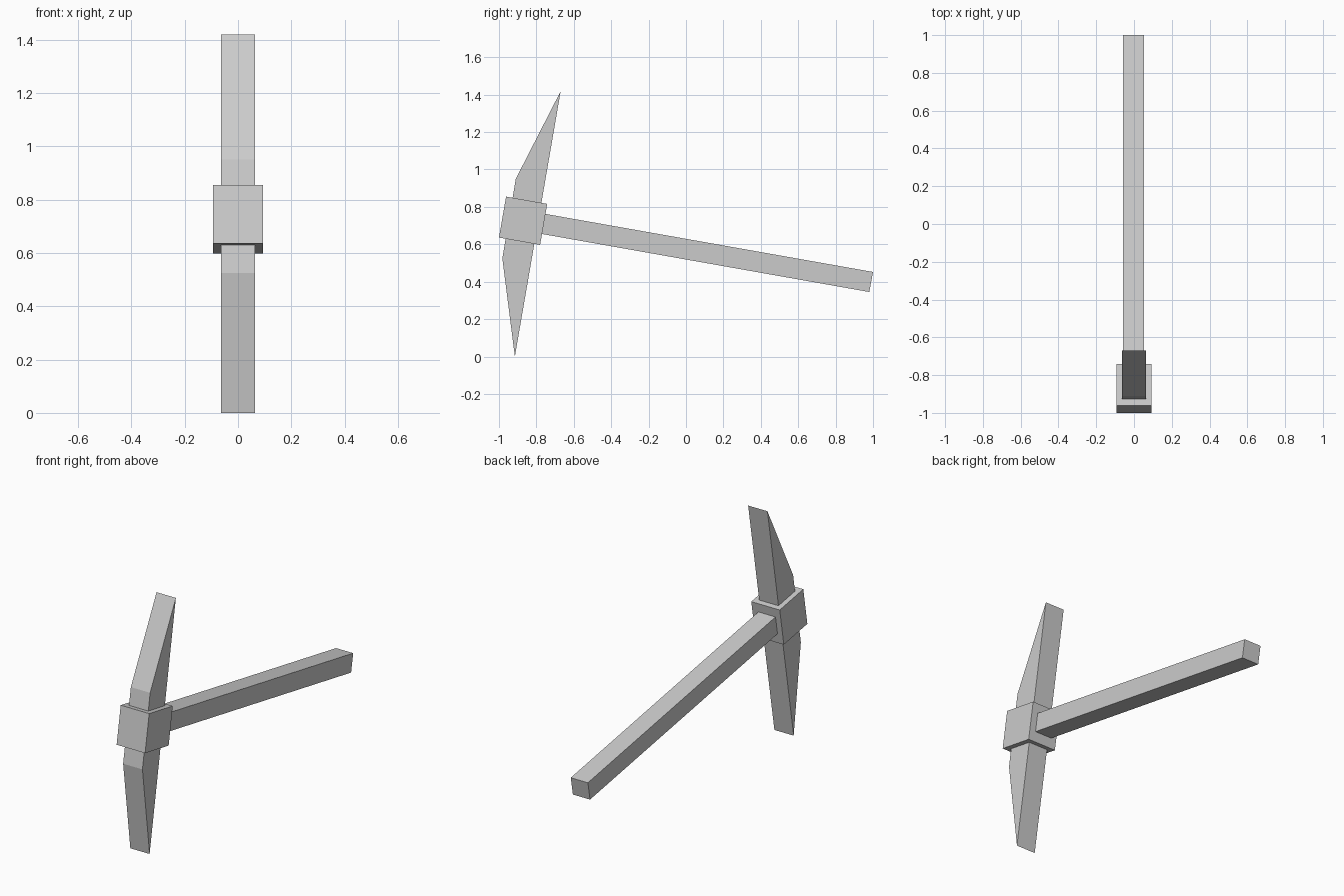
import bpy
import bmesh

cube = bpy.data.objects.get("Cube")
if cube:
    bpy.data.objects.remove(cube, do_unlink=True)

# One plain grey for the whole tool
grey = bpy.data.materials.new("light_grey")
grey.use_nodes = True
colour = (0.6, 0.6, 0.6, 1)
grey.diffuse_color = colour
grey.node_tree.nodes["Principled BSDF"].inputs["Base Color"].default_value = colour


def extrude_profile(name, profile, half_width, centre=0.0):
    """Extrude a side profile of (y, z) points across x."""
    bm = bmesh.new()
    face = bm.faces.new([bm.verts.new((centre - half_width, y, z)) for y, z in profile])
    result = bmesh.ops.extrude_face_region(bm, geom=[face])
    moved = [v for v in result["geom"] if isinstance(v, bmesh.types.BMVert)]
    bmesh.ops.translate(bm, verts=moved, vec=(2 * half_width, 0, 0))
    bmesh.ops.recalc_face_normals(bm, faces=bm.faces)
    mesh = bpy.data.meshes.new(name)
    bm.to_mesh(mesh)
    bm.free()
    mesh.materials.append(grey)
    obj = bpy.data.objects.new(name, mesh)
    bpy.context.collection.objects.link(obj)
    return obj


# Pointed blade running through the head block
extrude_profile("blade", [(-0.915, 0.0), (-0.67, 1.419), (-0.91, 0.95), (-0.982, 0.525)], 0.063)

# Square block joining blade and handle
extrude_profile("head_block", [(-1.0, 0.636), (-0.78, 0.597), (-0.742, 0.816), (-0.962, 0.855)], 0.093)

# Long square handle, starting inside the block
extrude_profile("handle", [(-0.82, 0.664), (0.98, 0.345), (1.0, 0.452), (-0.80, 0.771)], 0.056, -0.003)
